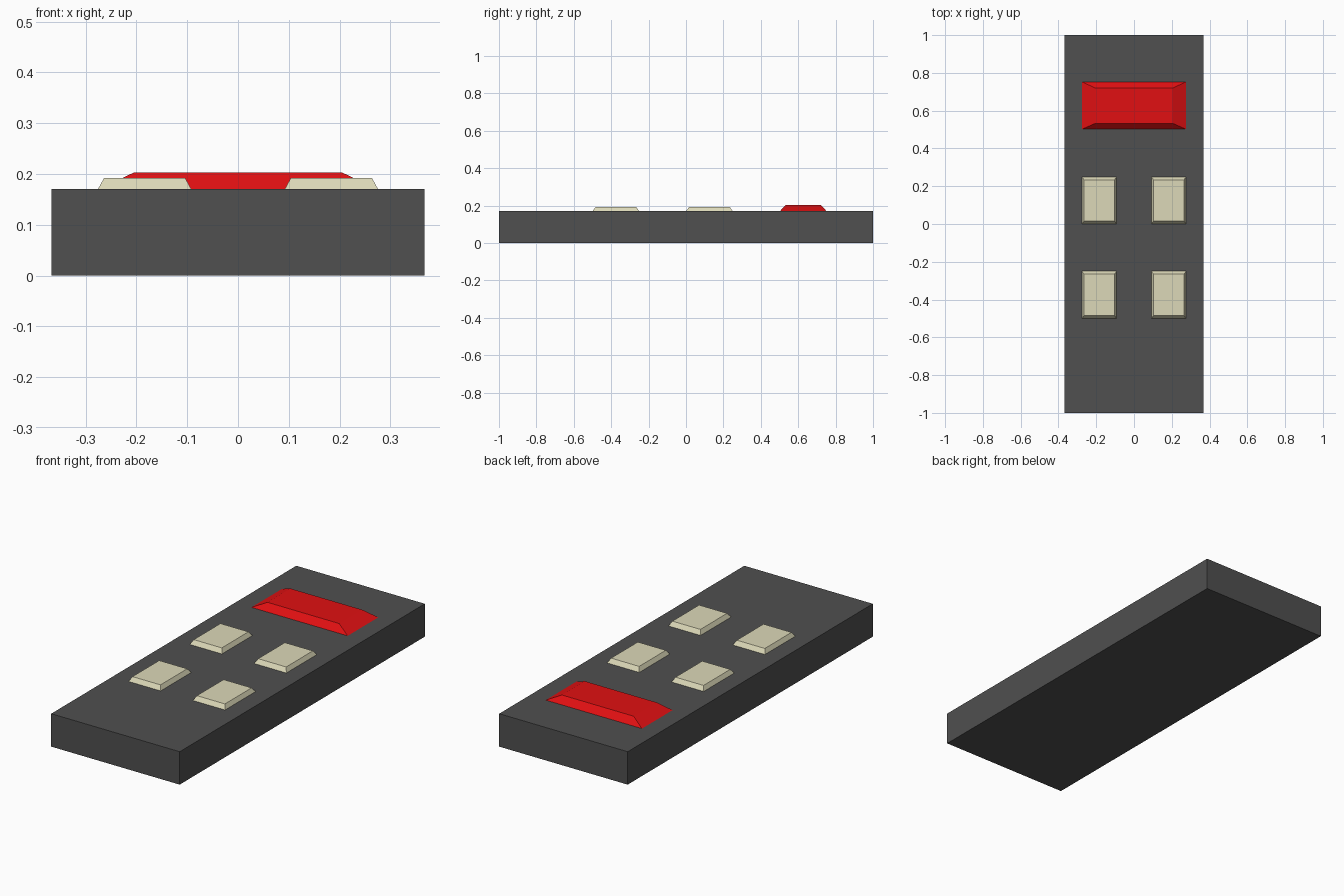
import bpy, bmesh

if "Cube" in bpy.data.objects:
    bpy.data.objects.remove(bpy.data.objects["Cube"])


def material(name, rgb):
    m = bpy.data.materials.new(name)
    m.diffuse_color = (*rgb, 1)
    m.use_nodes = True
    m.node_tree.nodes["Principled BSDF"].inputs["Base Color"].default_value = m.diffuse_color
    return m


def block(name, base, top, z0, z1, mat):
    """Closed block from a base rectangle to a top rectangle: (x0, x1, y0, y1)."""
    bm = bmesh.new()
    rings = []
    for (x0, x1, y0, y1), z in ((base, z0), (top, z1)):
        rings.append([bm.verts.new((x, y, z))
                      for x, y in ((x0, y0), (x1, y0), (x1, y1), (x0, y1))])
    lo, hi = rings
    bm.faces.new(lo[::-1])
    bm.faces.new(hi)
    for i in range(4):
        j = (i + 1) % 4
        bm.faces.new((lo[i], lo[j], hi[j], hi[i]))
    mesh = bpy.data.meshes.new(name)
    bm.to_mesh(mesh)
    bm.free()
    mesh.materials.append(mat)
    ob = bpy.data.objects.new(name, mesh)
    bpy.context.collection.objects.link(ob)
    return ob


dark_grey = material("dark_grey", (0.08, 0.08, 0.08))
red = material("red", (0.75, 0.005, 0.006))
cream = material("cream", (0.72, 0.69, 0.48))

TOP = 0.17

# Remote body
slab = (-0.367, 0.367, -1, 1)
block("body", slab, slab, 0, TOP, dark_grey)

# Wide red button
block("red_button", (-0.275, 0.275, 0.502, 0.752),
      (-0.205, 0.205, 0.533, 0.72), TOP, 0.203, red)

# Two rows of small cream buttons
for row, y in (("front", -0.5), ("back", 0.0)):
    for side, x in (("left", -0.184), ("right", 0.184)):
        block(f"{row}_{side}_button",
              (x - 0.092, x + 0.092, y, y + 0.25),
              (x - 0.08, x + 0.08, y + 0.016, y + 0.234),
              TOP, 0.192, cream)
